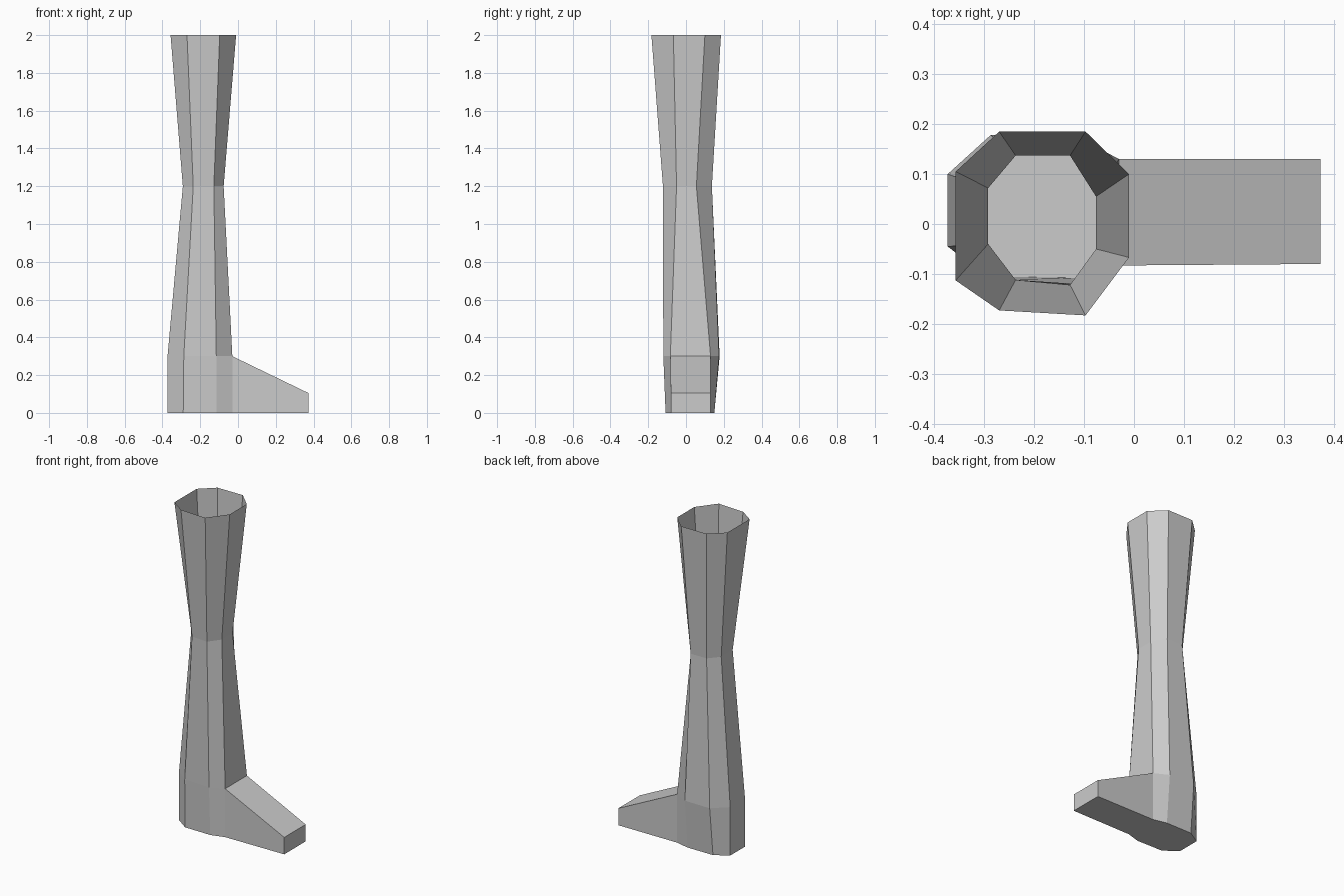
import bpy, bmesh

# Eight-sided cross-sections of the boot, each as (height, [(x, y), ...])
RINGS = [
    (0.0, [(-0.29, 0.15), (-0.115, 0.15), (-0.03, 0.13), (-0.03, -0.083),
           (-0.115, -0.108), (-0.29, -0.105), (-0.373, -0.045), (-0.373, 0.10)]),
    (0.3, [(-0.287, 0.178), (-0.115, 0.175), (-0.03, 0.13), (-0.03, -0.083),
           (-0.115, -0.12), (-0.287, -0.112), (-0.373, -0.045), (-0.373, 0.10)]),
    (1.2, [(-0.237, 0.137), (-0.128, 0.137), (-0.076, 0.055), (-0.076, -0.05),
           (-0.128, -0.122), (-0.237, -0.112), (-0.292, -0.04), (-0.292, 0.072)]),
    (2.0, [(-0.27, 0.185), (-0.097, 0.185), (-0.01, 0.10), (-0.01, -0.067),
           (-0.097, -0.183), (-0.27, -0.173), (-0.357, -0.113), (-0.357, 0.105)]),
]
FRONT = 2  # index of the side that opens into the foot

bm = bmesh.new()
rings = [[bm.verts.new((x, y, z)) for x, y in pts] for z, pts in RINGS]

# Heel and shaft walls, leaving the foot opening and the top open
for level, (lo, hi) in enumerate(zip(rings, rings[1:])):
    for i in range(8):
        if level == 0 and i == FRONT:
            continue
        j = (i + 1) % 8
        bm.faces.new((lo[i], lo[j], hi[j], hi[i]))

# Tapered foot
toe = [bm.verts.new((0.373, y, z)) for y, z in
       ((0.13, 0), (-0.08, 0), (-0.08, 0.105), (0.13, 0.105))]
ankle = [rings[0][2], rings[0][3], rings[1][3], rings[1][2]]
for i in range(1, 4):
    j = (i + 1) % 4
    bm.faces.new((ankle[i], ankle[j], toe[j], toe[i]))
bm.faces.new(toe)

# Flat sole
bm.faces.new(rings[0][:3] + toe[:2] + rings[0][3:])

bmesh.ops.recalc_face_normals(bm, faces=bm.faces)
mesh = bpy.data.meshes.new("boot")
bm.to_mesh(mesh)
bm.free()
boot = bpy.data.objects.new("boot", mesh)
bpy.context.collection.objects.link(boot)
